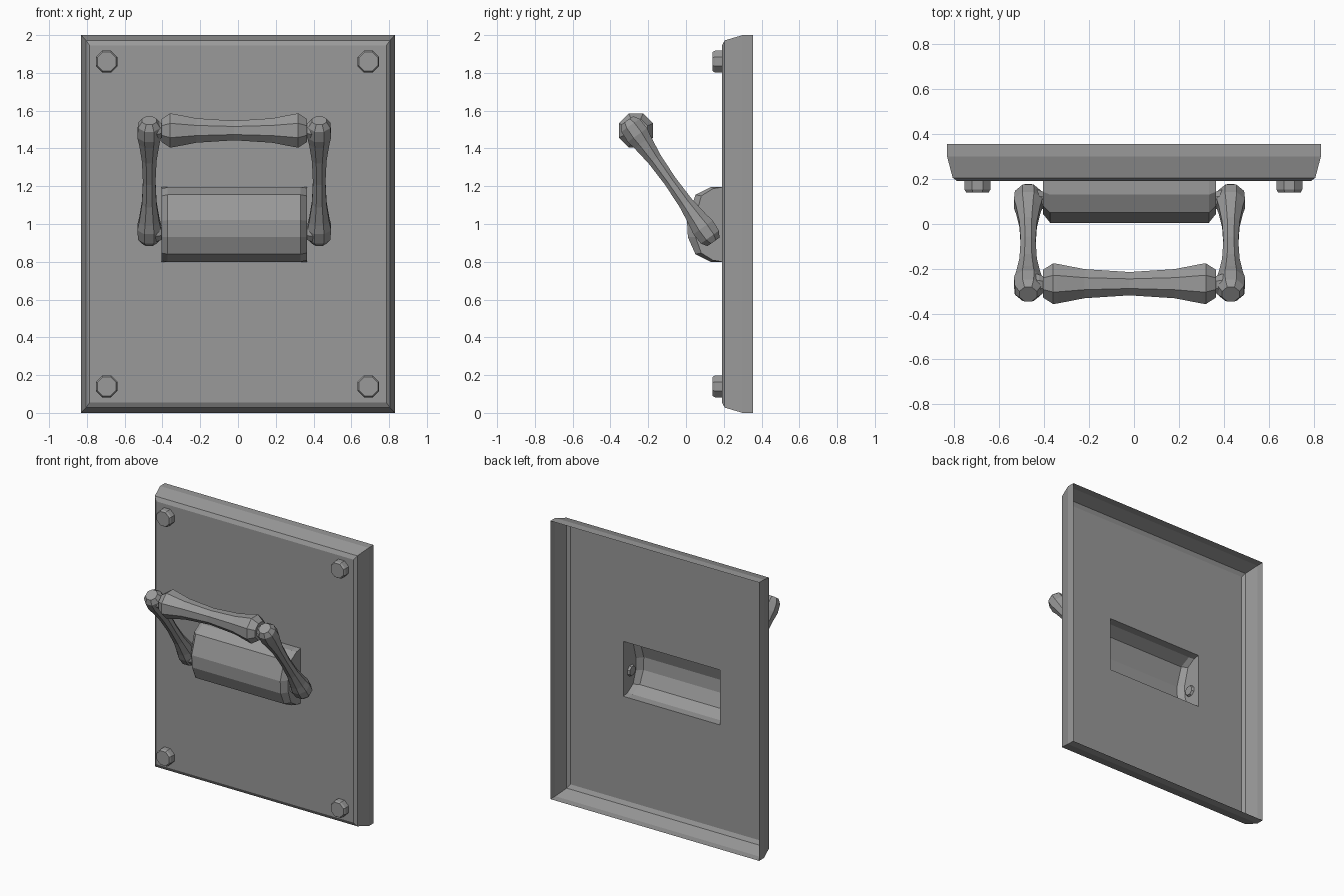
import bpy
import math
from mathutils import Vector

cube = bpy.data.objects.get("Cube")
if cube:
    bpy.data.objects.remove(cube, do_unlink=True)

grey = bpy.data.materials.new("Steel grey")
grey.use_nodes = True
colour = (0.32, 0.32, 0.32, 1)
grey.diffuse_color = colour
grey.node_tree.nodes["Principled BSDF"].inputs["Base Color"].default_value = colour

MID = -0.02      # centre of the handle assembly in x
WALL = 0.19      # front plane of the panel


def loft(name, rings, cap_start=False, cap_end=False, closed=True):
    """Skin a list of equal-length rings with quads."""
    n = len(rings[0])
    verts = [p for ring in rings for p in ring]
    faces = []
    for r in range(len(rings) - 1):
        for i in range(n if closed else n - 1):
            a, b = r * n + i, r * n + (i + 1) % n
            faces.append((a, b, b + n, a + n))
    if cap_start:
        faces.append(tuple(reversed(range(n))))
    if cap_end:
        faces.append(tuple(range(len(verts) - n, len(verts))))
    mesh = bpy.data.meshes.new(name)
    mesh.from_pydata(verts, [], faces)
    mesh.materials.append(grey)
    mesh.update()
    obj = bpy.data.objects.new(name, mesh)
    bpy.context.collection.objects.link(obj)
    return obj


def lathe(name, start, end, profile, sides=8):
    """Turned part: profile holds (fraction along axis, radius)."""
    start, end = Vector(start), Vector(end)
    axis = (end - start).normalized()
    ref = Vector((1, 0, 0)) if abs(axis.x) < 0.9 else Vector((0, 1, 0))
    u = axis.cross(ref).normalized()
    v = axis.cross(u)
    rings = []
    for t, radius in profile:
        ring = []
        for i in range(sides):
            a = 2 * math.pi * (i + 0.5) / sides
            ring.append(start.lerp(end, t) + radius * (u * math.cos(a) + v * math.sin(a)))
        rings.append(ring)
    return loft(name, rings, True, True)


def mirrored(half):
    """Complete a half profile so both ends match."""
    return half + [(1 - t, r) for t, r in reversed(half) if t < 0.5]


def rect(x0, x1, z0, z1, y):
    return [(x0, y, z0), (x1, y, z0), (x1, y, z1), (x0, y, z1)]


# Open-backed panel with bevelled rim and an opening behind the housing
rim = [(0.83, 1.0, 0.355), (0.83, 1.0, 0.30), (0.805, 0.972, 0.205), (0.785, 0.945, WALL)]
rings = [rect(-w, w, 1 - h, 1 + h, y) for w, h, y in rim]
rings.append(rect(MID - 0.385, MID + 0.385, 0.80, 1.195, WALL))
loft("wall_panel", rings)

# Hollow housing with chamfered ends
outline = [(WALL, 0.80), (0.13, 0.80), (0.05, 0.84), (0.01, 0.93),
           (0.005, 1.02), (0.05, 1.155), (0.13, 1.195), (WALL, 1.195)]


def housing_ring(x, end):
    ring = []
    for y, z in outline:
        if end and y < WALL:
            y = WALL + (y - WALL) * 0.78
            z = 1.0 + (z - 1.0) * 0.96
        ring.append((x, y, z))
    return ring


loft("handle_housing",
     [housing_ring(MID - 0.385, True), housing_ring(MID - 0.352, False),
      housing_ring(MID + 0.352, False), housing_ring(MID + 0.385, True)],
     True, True, closed=False)

# Corner bolts
for side, x in (("right", -0.695), ("left", 0.69)):
    for level, z in (("lower", 0.14), ("upper", 1.86)):
        lathe(f"{level}_{side}_bolt", (x, WALL, z), (x, 0.14, z),
              [(0, 0.062), (0.75, 0.062), (1, 0.054)])

# Waisted grip bar
lathe("grip_bar", (MID - 0.385, -0.265, 1.495), (MID + 0.385, -0.265, 1.495),
      mirrored([(0, 0.066), (0.06, 0.098), (0.085, 0.095), (0.24, 0.070), (0.5, 0.056)]))

# Waisted arms and their pivot stubs
arm_profile = mirrored([(0, 0.042), (0.04, 0.064), (0.12, 0.068), (0.18, 0.058),
                        (0.32, 0.042), (0.5, 0.036)])
for side, s in (("right", -1), ("left", 1)):
    x = MID + s * 0.45
    lathe(f"{side}_arm", (x, -0.312, 1.548), (x, 0.145, 0.905), arm_profile)
    for part, y, z in (("grip", -0.27, 1.495), ("housing", 0.105, 0.955)):
        lathe(f"{side}_{part}_pivot", (x, y, z), (MID + s * 0.37, y, z),
              [(0, 0.058), (0.6, 0.05), (1, 0.034)])
